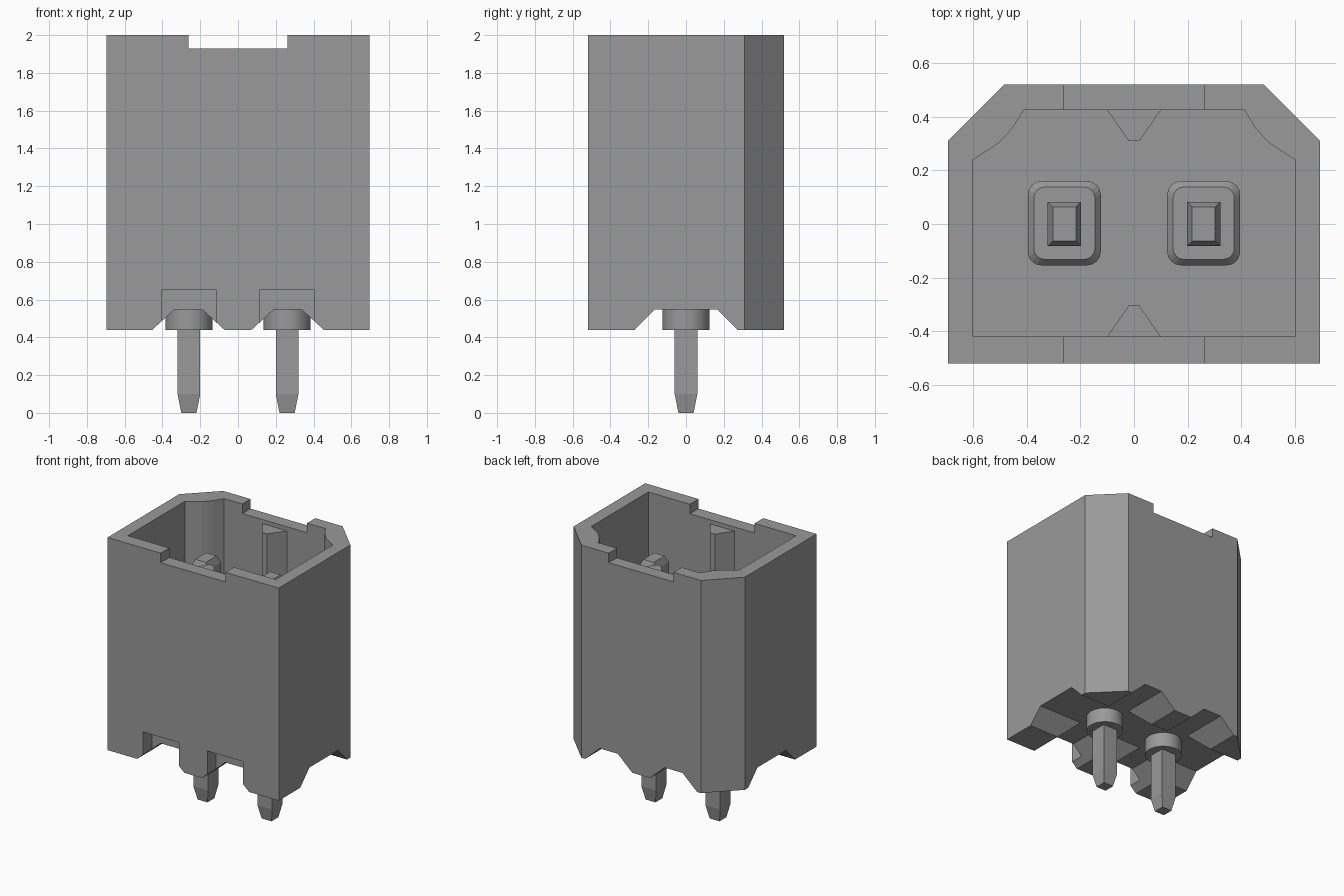
import bpy, bmesh, math

if "Cube" in bpy.data.objects:
    bpy.data.objects.remove(bpy.data.objects["Cube"])

grey = bpy.data.materials.new("plain_grey")
grey.diffuse_color = (0.32, 0.32, 0.32, 1)
grey.use_nodes = True
grey.node_tree.nodes["Principled BSDF"].inputs["Base Color"].default_value = grey.diffuse_color


def loft(name, sections):
    """Skin a stack of closed point loops and cap both ends."""
    bm = bmesh.new()
    loops = [[bm.verts.new(p) for p in s] for s in sections]
    n = len(loops[0])
    for a, b in zip(loops, loops[1:]):
        for i in range(n):
            j = (i + 1) % n
            bm.faces.new((a[i], a[j], b[j], b[i]))
    bm.faces.new(loops[0][::-1])
    bm.faces.new(loops[-1])
    bmesh.ops.recalc_face_normals(bm, faces=bm.faces)
    me = bpy.data.meshes.new(name)
    bm.to_mesh(me)
    bm.free()
    me.materials.append(grey)
    ob = bpy.data.objects.new(name, me)
    bpy.context.collection.objects.link(ob)
    return ob


def prism(name, pts, lo, hi, axis="z"):
    place = {"x": lambda u, v, w: (w, u, v),
             "y": lambda u, v, w: (u, w, v),
             "z": lambda u, v, w: (u, v, w)}[axis]
    return loft(name, [[place(u, v, w) for u, v in pts] for w in (lo, hi)])


def rect(cx, cy, hx, hy):
    return [(cx - hx, cy - hy), (cx + hx, cy - hy), (cx + hx, cy + hy), (cx - hx, cy + hy)]


def rounded(cx, cy, hx, hy, r, z):
    pts = []
    for k, (sx, sy) in enumerate(((1, 1), (-1, 1), (-1, -1), (1, -1))):
        for i in range(5):
            a = math.radians(90 * k + 22.5 * i)
            pts.append((cx + sx * (hx - r) + r * math.cos(a),
                        cy + sy * (hy - r) + r * math.sin(a), z))
    return pts


def cut(target, cutter):
    cutter.hide_render = True
    m = target.modifiers.new("cut", "BOOLEAN")
    m.operation, m.solver, m.object = "DIFFERENCE", "EXACT", cutter
    bpy.context.view_layer.objects.active = target
    bpy.ops.object.modifier_apply(modifier=m.name)
    bpy.data.objects.remove(cutter)


def mirrored(half):
    return half + [(-x, y) for x, y in reversed(half)]


BASE, FLOOR, TOP, PITCH = 0.44, 0.75, 2.0, 0.26

# Housing shell with chamfered back corners
housing = prism("housing", mirrored([(0.695, -0.52), (0.695, 0.31), (0.485, 0.52)]), BASE, TOP)

# Socket cavity with bulged back corners
cavity = mirrored([(0.6, -0.42), (0.6, 0.24), (0.575, 0.257), (0.537, 0.28), (0.505, 0.302),
                   (0.478, 0.33), (0.452, 0.36), (0.433, 0.39), (0.412, 0.425)])
cut(housing, prism("cavity_cutter", cavity, FLOOR, 2.2))

# Shallow notches in the front and back rims
cut(housing, prism("rim_cutter", rect(0, 2.03, 0.263, 0.1), -1, 1, "y"))

# Trapezoid channel under the housing from side to side
cut(housing, prism("side_channel_cutter",
                   [(-0.37, 0.34), (0.37, 0.34), (0.165, 0.548), (-0.165, 0.548)], -1, 1, "x"))

for s in (-1, 1):
    # Trapezoid channels from front to back, and square slots in the front wall
    c = s * 0.263
    cut(housing, prism("channel_cutter", [(c - 0.3, 0.34), (c + 0.3, 0.34),
                                          (c + 0.073, 0.548), (c - 0.073, 0.548)], -1, 1, "y"))
    cut(housing, prism("slot_cutter", rect(s * 0.26, 0.5, 0.145, 0.15), -1, -0.42, "y"))

# Keying ribs on the front and back inner walls
for name, wall, tip in (("front_rib", -0.42, -0.305), ("back_rib", 0.425, 0.31)):
    out = wall + math.copysign(0.02, wall)
    prism(name, [(-0.1, out), (-0.1, wall), (-0.02, tip), (0.02, tip), (0.1, wall), (0.1, out)],
          FLOOR - 0.01, 1.9)

for side, x in (("left", -PITCH), ("right", PITCH)):
    # Raised pedestal around the contact
    loft(side + "_pedestal", [rounded(x, 0.003, 0.136, 0.157, 0.05, FLOOR - 0.01),
                              rounded(x, 0.003, 0.136, 0.157, 0.05, FLOOR + 0.09),
                              rounded(x, 0.003, 0.114, 0.135, 0.04, FLOOR + 0.115)])

    # Round collar under the floor
    collar = loft(side + "_collar", [[(x + 0.125 * math.cos(math.tau * i / 32),
                                       0.125 * math.sin(math.tau * i / 32), z)
                                      for i in range(32)] for z in (BASE, 0.56)])
    bpy.ops.object.select_all(action="DESELECT")
    collar.select_set(True)
    bpy.context.view_layer.objects.active = collar
    bpy.ops.object.shade_smooth_by_angle(angle=math.radians(30))

    # Contact pin: tapered tail, then a wider blade with a bevelled tip
    loft(side + "_pin", [[(px, py, z) for px, py in rect(x, 0, hx, hy)]
                         for hx, hy, z in ((0.04, 0.04, 0), (0.06, 0.06, 0.1), (0.06, 0.06, 0.6),
                                           (0.062, 0.083, 0.6), (0.062, 0.083, 1.72),
                                           (0.043, 0.063, 1.77))])
